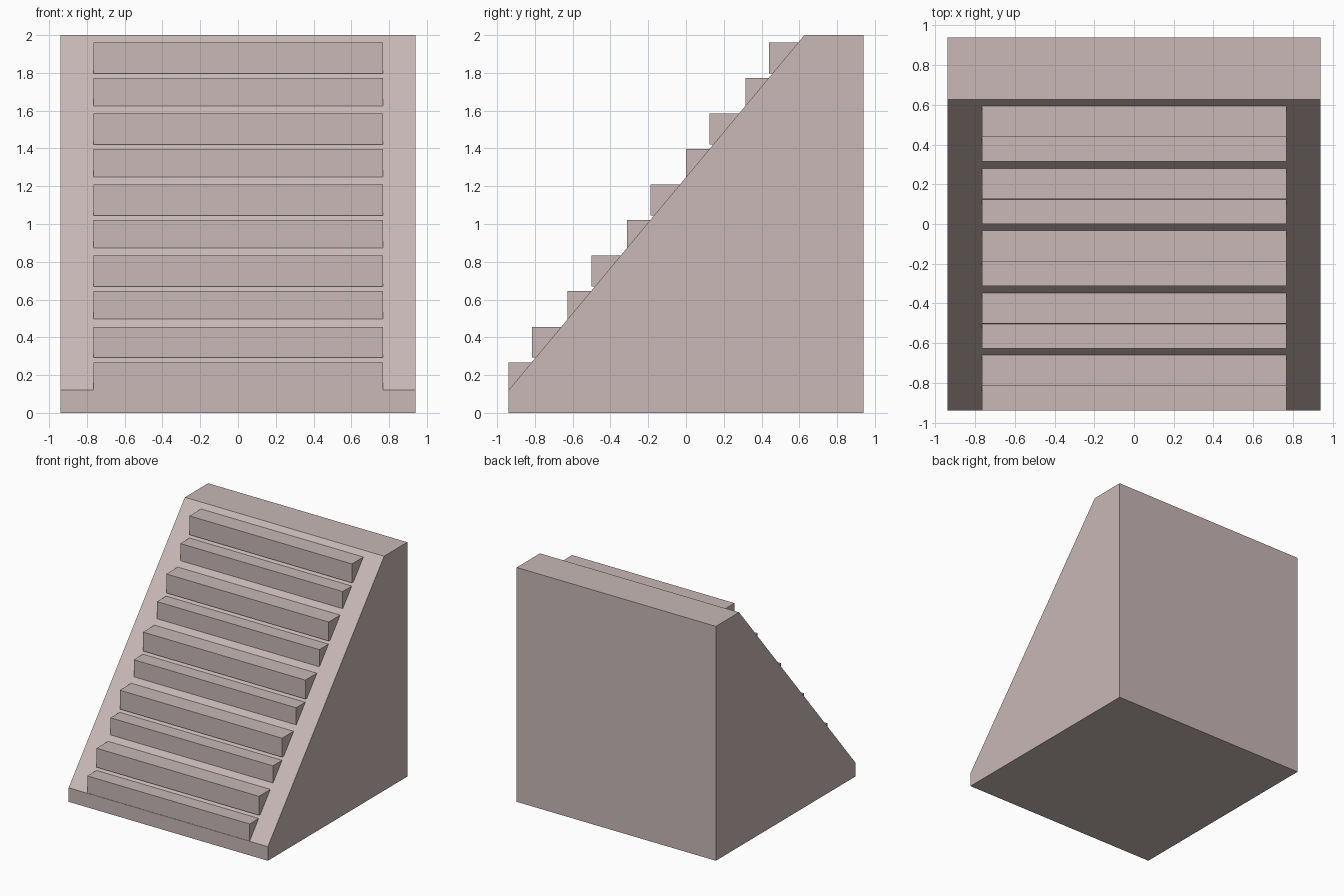
import bpy, bmesh

if "Cube" in bpy.data.objects:
    bpy.data.objects.remove(bpy.data.objects["Cube"])

stone = bpy.data.materials.new("stone")
stone.diffuse_color = (0.58, 0.48, 0.47, 1)
stone.use_nodes = True
stone.node_tree.nodes["Principled BSDF"].inputs["Base Color"].default_value = stone.diffuse_color


def prism(name, profile, x0, x1):
    """Extrude a (y, z) side profile from x0 to x1."""
    bm = bmesh.new()
    face = bm.faces.new([bm.verts.new((x0, y, z)) for y, z in profile])
    out = bmesh.ops.extrude_face_region(bm, geom=[face])
    moved = [v for v in out["geom"] if isinstance(v, bmesh.types.BMVert)]
    bmesh.ops.translate(bm, verts=moved, vec=(x1 - x0, 0, 0))
    bmesh.ops.recalc_face_normals(bm, faces=bm.faces)
    mesh = bpy.data.meshes.new(name)
    bm.to_mesh(mesh)
    bm.free()
    mesh.materials.append(stone)
    obj = bpy.data.objects.new(name, mesh)
    bpy.context.collection.objects.link(obj)
    return obj


# Sloped wedge body
HALF, LOW, RIDGE = 0.94, 0.12, 0.627
prism("wedge_body", [(-HALF, 0), (HALF, 0), (HALF, 2), (RIDGE, 2), (-HALF, LOW)],
      -HALF, HALF)


def slope_y(z):
    return -HALF + (z - LOW) * (RIDGE + HALF) / (2 - LOW)


# Treads in repeating pairs: a shallow one, then a deeper one
SINK = 0.01
for pair in range(5):
    dy, dz = pair * 0.3135, pair * 0.376
    for kind, y, bottom, top in (("shallow", -0.94, 0.122, 0.268),
                                 ("deep", -0.815, 0.294, 0.456)):
        y, bottom, top = y + dy, bottom + dz, top + dz
        prism(f"{kind}_step_{pair + 1}",
              [(y, bottom), (slope_y(bottom) + SINK, bottom),
               (slope_y(top) + SINK, top), (y, top)], -0.765, 0.768)
